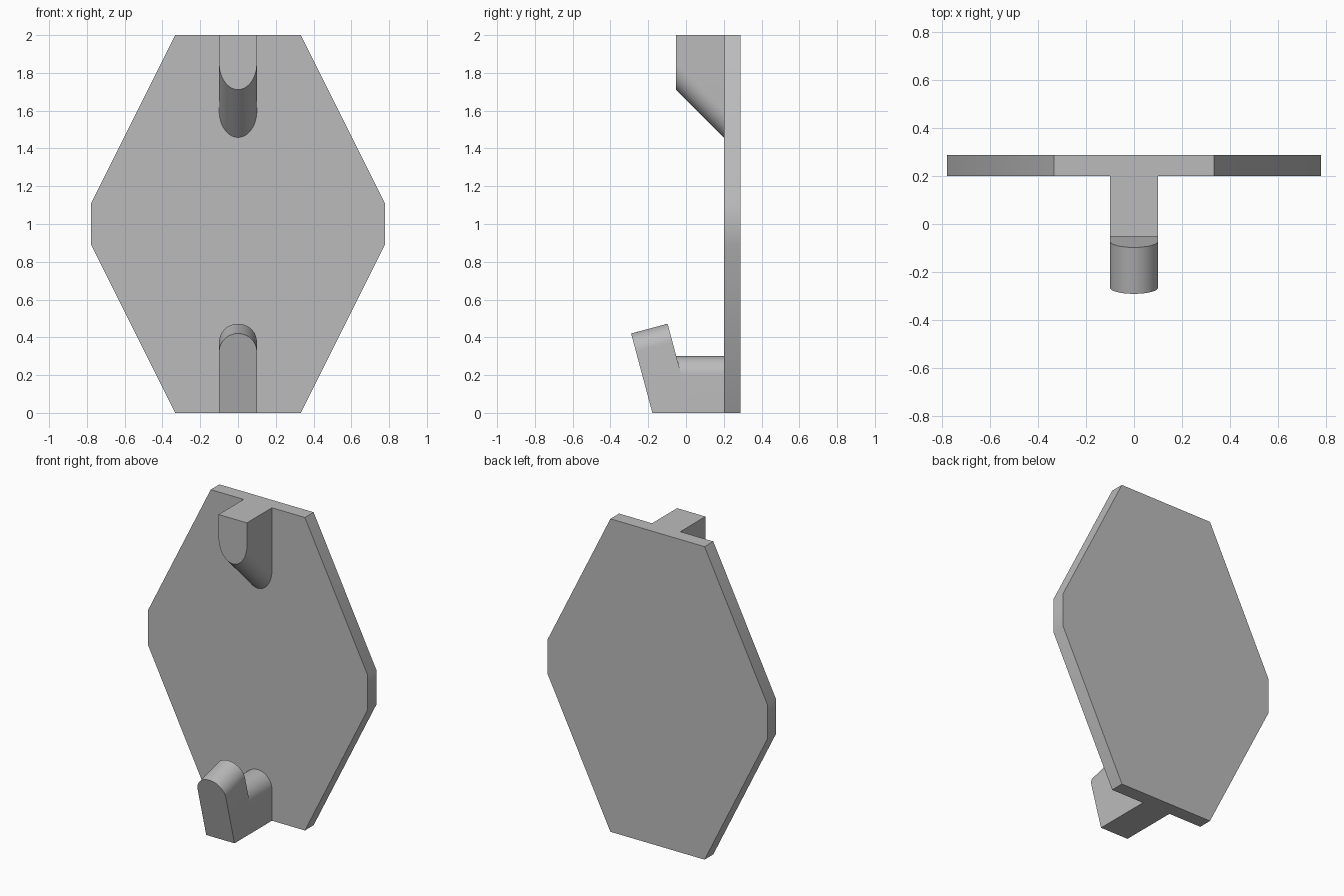
import bpy
import bmesh
from math import sin, cos, tan, pi, radians

cube = bpy.data.objects.get("Cube")
if cube:
    bpy.data.objects.remove(cube, do_unlink=True)

grey = bpy.data.materials.new("plain grey")
grey.use_nodes = True
COLOUR = (0.5, 0.5, 0.5, 1)
grey.diffuse_color = COLOUR
grey.node_tree.nodes["Principled BSDF"].inputs["Base Color"].default_value = COLOUR

PLATE_FRONT, PLATE_BACK = 0.20, 0.288
RADIUS = 0.1
TILT = radians(15)


def loft(name, outline, near, far):
    """Join a flat outline, placed by near() and far(), into a closed solid."""
    bm = bmesh.new()
    a = [bm.verts.new(near(*p)) for p in outline]
    b = [bm.verts.new(far(*p)) for p in outline]
    bm.faces.new(a)
    bm.faces.new(b)
    for i in range(len(outline)):
        j = (i + 1) % len(outline)
        bm.faces.new((a[i], a[j], b[j], b[i]))
    bmesh.ops.recalc_face_normals(bm, faces=bm.faces)
    mesh = bpy.data.meshes.new(name)
    bm.to_mesh(mesh)
    bm.free()
    mesh.materials.append(grey)
    obj = bpy.data.objects.new(name, mesh)
    bpy.context.collection.objects.link(obj)
    bpy.ops.object.select_all(action="DESELECT")
    obj.select_set(True)
    bpy.context.view_layer.objects.active = obj
    bpy.ops.object.shade_smooth_by_angle(angle=radians(30))
    return obj


def arch(base, centre, rise=RADIUS, steps=24):
    """Straight-sided outline with a round end beyond the centre height."""
    curve = [(RADIUS * cos(pi * i / steps), centre + rise * sin(pi * i / steps))
             for i in range(steps + 1)]
    return [(-RADIUS, base), (RADIUS, base)] + curve


# Eight-sided back plate
quarter = [(0.333, 0), (0.777, 0.89)]
right = quarter + [(x, 2 - z) for x, z in reversed(quarter)]
plate = right + [(-x, z) for x, z in reversed(right)]
loft("back_plate", plate,
     lambda x, z: (x, PLATE_FRONT, z), lambda x, z: (x, PLATE_BACK, z))

# Upper bracket: round underside sloping 45 degrees down to the plate
BRACKET_FRONT = -0.053
SLOPE = PLATE_FRONT - BRACKET_FRONT
loft("upper_bracket", arch(2, 1.853, -RADIUS / cos(pi / 4)),
     lambda x, z: (x, BRACKET_FRONT, z),
     lambda x, z: (x, PLATE_FRONT, z if z == 2 else z - SLOPE))

# Lower hook: tilted round-topped peg, cut level at the bottom
PEG_FRONT, PEG_DEPTH = -0.178, 0.2


def peg_back(z):
    return PEG_FRONT + PEG_DEPTH / cos(TILT) - z * tan(TILT)


def peg_far(x, t):
    z = t * cos(TILT) + PEG_DEPTH * sin(TILT) if t else 0
    return (x, peg_back(z), z)


loft("hook_peg", arch(0, 0.335),
     lambda x, t: (x, PEG_FRONT - t * sin(TILT), t * cos(TILT)), peg_far)

# Arm joining the peg's sloping back to the plate
loft("hook_arm", arch(0, 0.2),
     lambda x, z: (x, peg_back(z), z), lambda x, z: (x, PLATE_FRONT, z))
